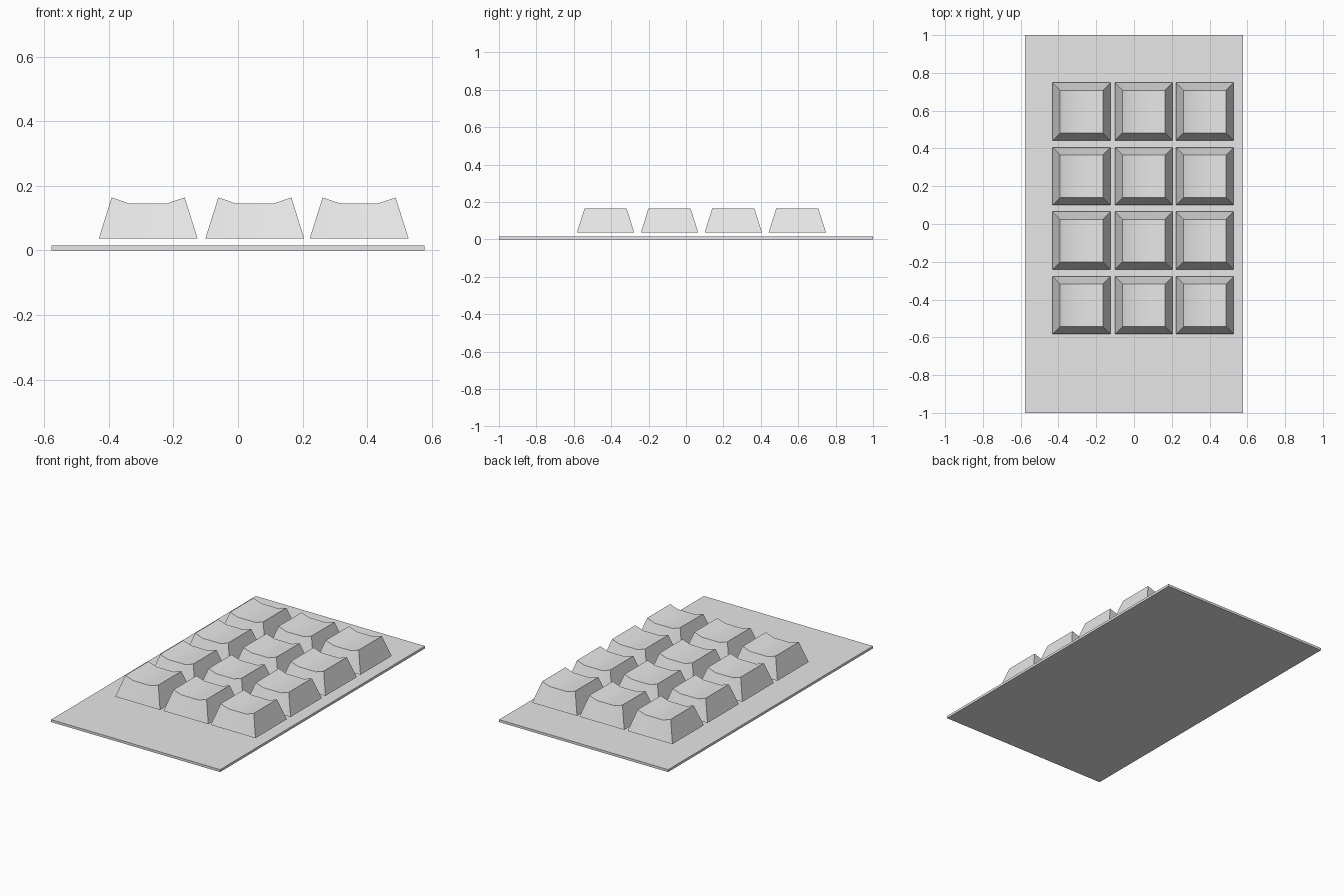
import bpy
import bmesh

cube = bpy.data.objects.get("Cube")
if cube:
    bpy.data.objects.remove(cube, do_unlink=True)

grey = bpy.data.materials.new("light_grey")
grey.use_nodes = True
grey.diffuse_color = (0.8, 0.8, 0.8, 1)
grey.node_tree.nodes["Principled BSDF"].inputs["Base Color"].default_value = (0.8, 0.8, 0.8, 1)


def add_object(name, bm, location):
    bmesh.ops.recalc_face_normals(bm, faces=bm.faces)
    mesh = bpy.data.meshes.new(name)
    bm.to_mesh(mesh)
    bm.free()
    mesh.materials.append(grey)
    obj = bpy.data.objects.new(name, mesh)
    obj.location = location
    bpy.context.collection.objects.link(obj)
    return obj


# Thin base plate
bm = bmesh.new()
bmesh.ops.create_cube(bm, size=1)
bmesh.ops.scale(bm, vec=(1.156, 2, 0.015), verts=bm.verts)
add_object("base_plate", bm, (0, 0, 0.0075))


# Tapered key with a dished top: (x, z) columns along the top and bottom edges
def make_key(name, location):
    bottom, top = 0.153, 0.113
    top_profile = [(-top, 0.127), (-0.06, 0.109), (0.06, 0.109), (top, 0.127)]
    bottom_profile = [(bottom, 0), (0.08, 0), (-0.08, 0), (-bottom, 0)]
    bm = bmesh.new()
    ends = []
    for side in (-1, 1):
        ring = [bm.verts.new((x, side * top, z)) for x, z in top_profile]
        ring += [bm.verts.new((x, side * bottom, z)) for x, z in bottom_profile]
        ends.append(ring)
        for i in range(3):
            bm.faces.new((ring[i], ring[i + 1], ring[6 - i], ring[7 - i]))
    front, back = ends
    for i in range(8):
        j = (i + 1) % 8
        bm.faces.new((front[i], front[j], back[j], back[i]))
    return add_object(name, bm, location)


# Keypad grid of three columns and four rows
keys = []
for row, y in enumerate((0.595, 0.253, -0.088, -0.43)):
    for col, x in enumerate((-0.278, 0.052, 0.375)):
        keys.append(make_key(f"key_row{row + 1}_column{col + 1}", (x, y, 0.037)))

bpy.ops.object.select_all(action="DESELECT")
for key in keys:
    key.select_set(True)
bpy.context.view_layer.objects.active = keys[0]
bpy.ops.object.shade_smooth_by_angle(angle=0.52)
